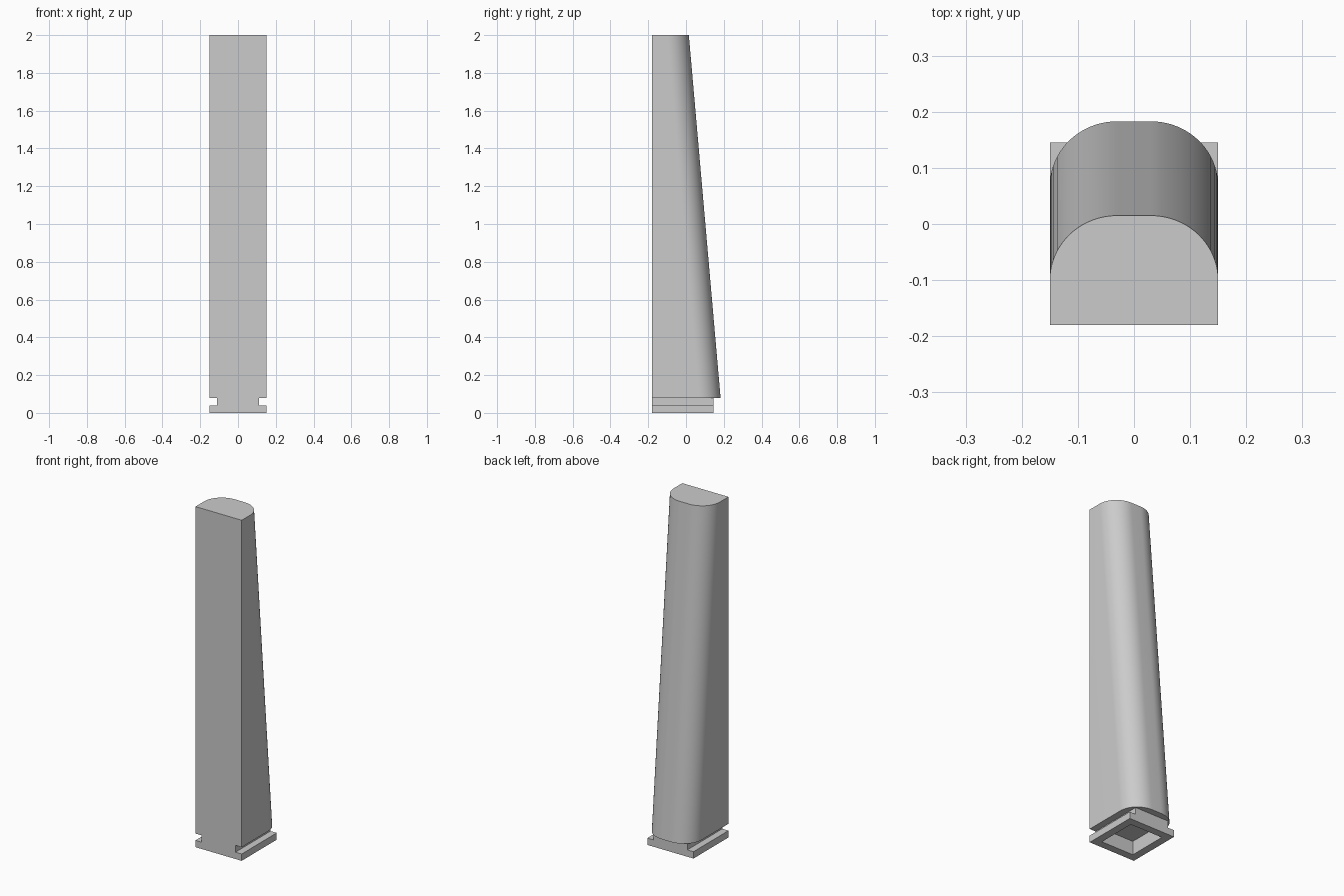
import bpy, bmesh
from math import sin, cos, pi

if "Cube" in bpy.data.objects:
    bpy.data.objects.remove(bpy.data.objects["Cube"], do_unlink=True)

grey = bpy.data.materials.new("plain grey")
grey.use_nodes = True
colour = (0.6, 0.6, 0.6, 1)
grey.diffuse_color = colour
grey.node_tree.nodes["Principled BSDF"].inputs["Base Color"].default_value = colour

HALF = 0.15      # half width
FRONT = -0.18    # flat front plane
NECK_TOP = 0.08


def loft(name, lower, upper):
    """Solid between two matching outlines."""
    bm = bmesh.new()
    a = [bm.verts.new(p) for p in lower]
    b = [bm.verts.new(p) for p in upper]
    bm.faces.new(a)
    bm.faces.new(b)
    for i in range(len(a)):
        j = (i + 1) % len(a)
        bm.faces.new((a[i], a[j], b[j], b[i]))
    bmesh.ops.recalc_face_normals(bm, faces=bm.faces)
    mesh = bpy.data.meshes.new(name)
    bm.to_mesh(mesh)
    bm.free()
    mesh.materials.append(grey)
    obj = bpy.data.objects.new(name, mesh)
    bpy.context.collection.objects.link(obj)
    return obj


def d_outline(back, z, rx=0.12, ry=0.115, steps=20):
    """Flat front, two rounded back corners."""
    angles = [i / steps * pi / 2 for i in range(steps + 1)]
    right = [(HALF - rx + rx * cos(t), back - ry + ry * sin(t), z) for t in angles]
    left = [(-x, y, z) for x, y, z in reversed(right)]
    return [(HALF, FRONT, z)] + right + left + [(-HALF, FRONT, z)]


# Tapered column with vertical front and sloping round back
column = loft("column", d_outline(0.183, NECK_TOP), d_outline(0.015, 2.0))
bpy.context.view_layer.objects.active = column
column.select_set(True)
bpy.ops.object.shade_smooth_by_angle()
column.select_set(False)

# Foot: flange and narrower neck, extruded front to back
half = [(HALF, 0), (HALF, 0.04), (0.11, 0.04), (0.11, NECK_TOP)]
section = half + [(-x, z) for x, z in reversed(half)]
foot = loft("foot", [(x, FRONT, z) for x, z in section],
            [(x, 0.145, z) for x, z in section])

# Pocket open to the underside
pocket = [(-0.105, -0.135), (0.105, -0.135), (0.105, 0.1), (-0.105, 0.1)]
cutter = loft("pocket_cutter", [(x, y, -0.05) for x, y in pocket],
              [(x, y, 0.15) for x, y in pocket])
cutter.hide_render = True
cut = foot.modifiers.new("pocket", "BOOLEAN")
cut.operation = "DIFFERENCE"
cut.solver = "EXACT"
cut.object = cutter
bpy.context.view_layer.objects.active = foot
bpy.ops.object.modifier_apply(modifier=cut.name)
bpy.data.objects.remove(cutter, do_unlink=True)
